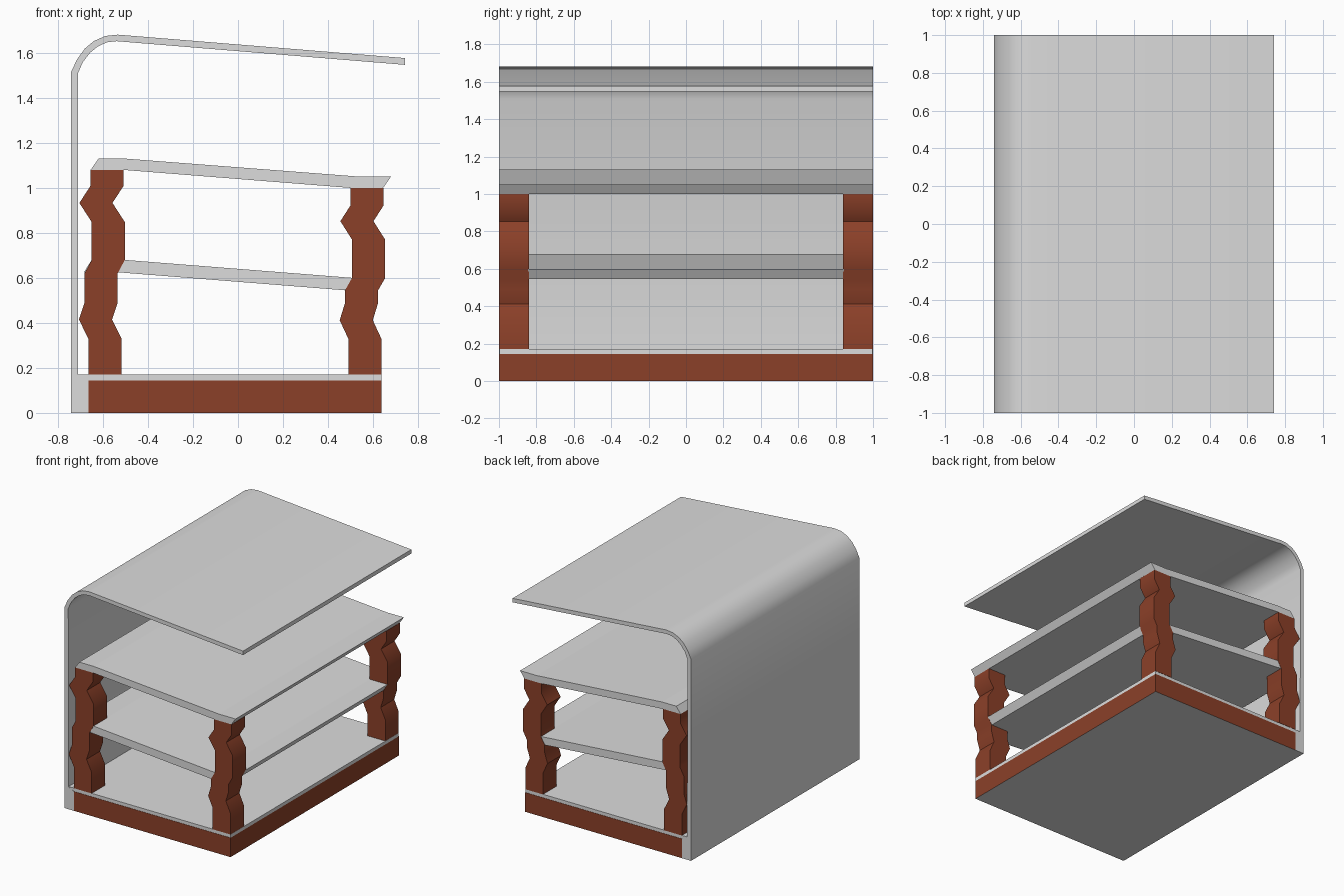
import bpy, bmesh, math

if "Cube" in bpy.data.objects:
    bpy.data.objects.remove(bpy.data.objects["Cube"])


def material(name, rgb):
    m = bpy.data.materials.new(name)
    m.diffuse_color = (*rgb, 1)
    m.use_nodes = True
    m.node_tree.nodes["Principled BSDF"].inputs["Base Color"].default_value = m.diffuse_color
    return m


GREY = material("light grey", (0.72, 0.72, 0.72))
BROWN = material("red brown", (0.26, 0.051, 0.0215))


def extrude(name, profile, y0, y1, mat, smooth=0):
    """Extrude a closed x-z profile along y."""
    bm = bmesh.new()
    face = bm.faces.new([bm.verts.new((x, y0, z)) for x, z in profile])
    res = bmesh.ops.extrude_face_region(bm, geom=[face])
    for v in res["geom"]:
        if isinstance(v, bmesh.types.BMVert):
            v.co.y = y1
    bmesh.ops.recalc_face_normals(bm, faces=bm.faces[:])
    bmesh.ops.triangulate(bm, faces=[f for f in bm.faces if len(f.verts) > 4])
    me = bpy.data.meshes.new(name)
    bm.to_mesh(me)
    bm.free()
    me.materials.append(mat)
    ob = bpy.data.objects.new(name, me)
    bpy.context.collection.objects.link(ob)
    if smooth:
        bpy.context.view_layer.objects.active = ob
        ob.select_set(True)
        bpy.ops.object.shade_smooth_by_angle(angle=math.radians(smooth))
        ob.select_set(False)
    return ob


# Base block with a grey underside, and the floor panel on it
base = extrude("base", [(-.665, 0), (.638, 0), (.638, .145), (-.665, .145)], -1, 1, BROWN)
base.data.materials.append(GREY)
for p in base.data.polygons:
    p.material_index = int(p.normal.z < -.5)
extrude("floor_panel", [(-.712, .145), (.638, .145), (.638, .17), (-.712, .17)], -.998, .998, GREY)

# Back wall bending over into the roof, with a thicker foot
outer = [(-.742, 0), (-.742, 1.515), (-.715, 1.572), (-.68, 1.62),
         (-.64, 1.653), (-.59, 1.675), (-.535, 1.681), (.742, 1.577)]
inner = [(.742, 1.547), (-.54, 1.652), (-.583, 1.647), (-.624, 1.628), (-.658, 1.6),
         (-.69, 1.558), (-.712, 1.508), (-.71, .17), (-.665, .145), (-.665, 0)]
extrude("back_wall_and_roof", outer + inner, -1, 1, GREY, smooth=30)

# Sloping shelves; the lower one is notched around the posts
extrude("upper_shelf", [(-.655, 1.08), (-.62, 1.13), (-.5, 1.13), (.54, 1.05),
                        (.68, 1.05), (.645, 1.0), (.5, 1.0), (-.51, 1.08)], -1, 1, GREY)
extrude("lower_shelf", [(-.65, .68), (-.505, .68), (.51, .6), (.655, .6), (.62, .545),
                        (.475, .545), (-.535, .625), (-.685, .625)], -.845, .845, GREY)
for side, y0, y1 in (("front", -.998, -.845), ("rear", .845, .998)):
    extrude(f"lower_shelf_{side}_edge", [(-.505, .68), (.51, .6), (.475, .545), (-.535, .625)],
            y0, y1, GREY)

# Zigzag posts: one edge line, repeated at the post width
back_edge = [(-.655, 1.08), (-.655, 1.01), (-.705, .933), (-.65, .848), (-.65, .68),
             (-.682, .62), (-.682, .49), (-.707, .415), (-.665, .33), (-.665, .17)]
front_edge = [(.5, 1.0), (.5, .922), (.455, .852), (.507, .77), (.507, .6),
              (.476, .545), (.476, .49), (.452, .412), (.49, .33), (.49, .17)]
for label, edge in (("back", back_edge), ("front", front_edge)):
    profile = edge + [(x + .147, z) for x, z in reversed(edge)]
    for side, y0 in (("left", -1), ("right", .84)):
        extrude(f"{label}_post_{side}", profile, y0, y0 + .16, BROWN, smooth=40)
